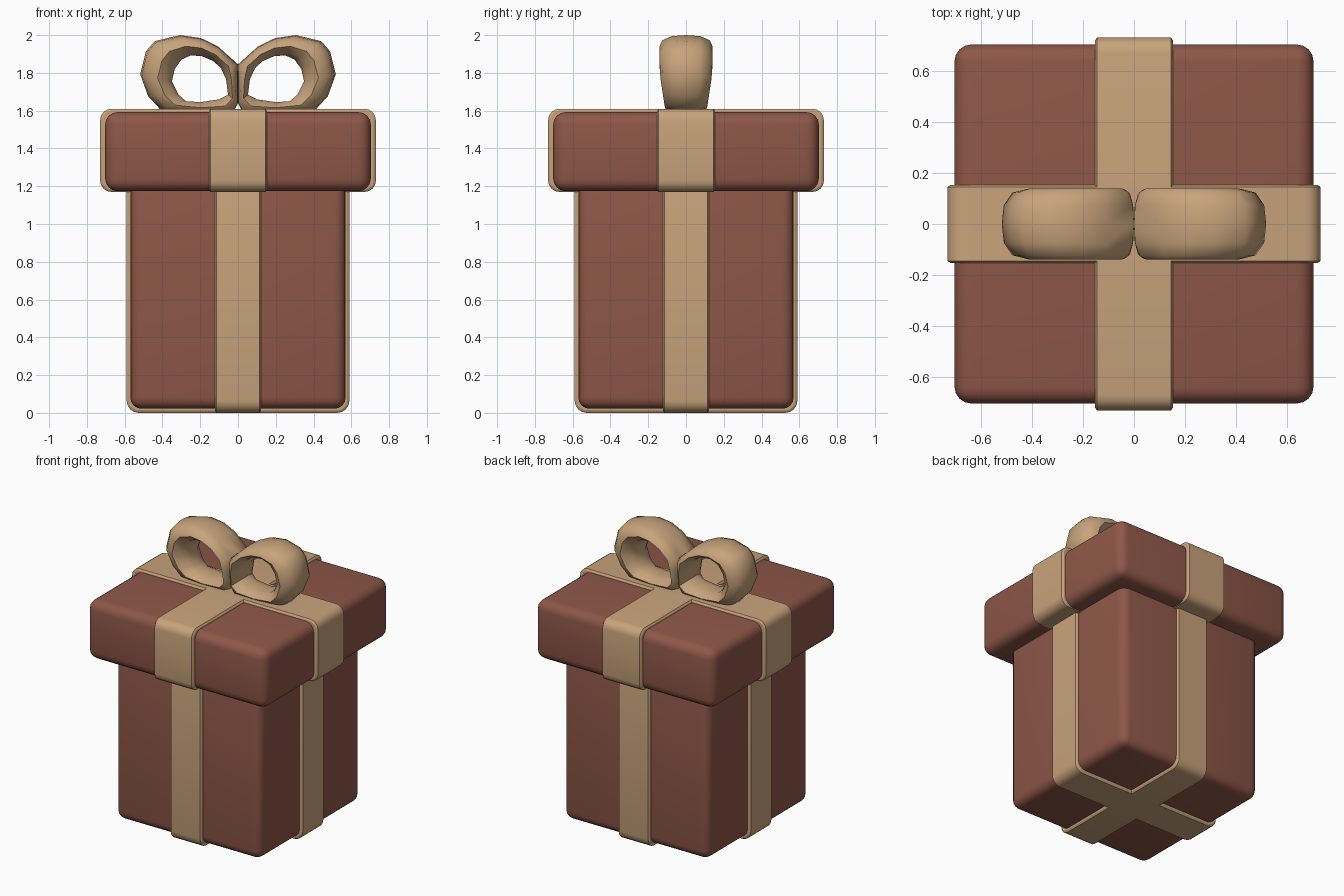
import bpy, bmesh, math

if "Cube" in bpy.data.objects:
    bpy.data.objects.remove(bpy.data.objects["Cube"])


def material(name, rgb):
    m = bpy.data.materials.new(name)
    m.diffuse_color = (*rgb, 1)
    m.use_nodes = True
    m.node_tree.nodes["Principled BSDF"].inputs["Base Color"].default_value = m.diffuse_color
    return m


RED = material("red_brown_card", (0.27, 0.095, 0.065))
TAN = material("tan_ribbon", (0.58, 0.37, 0.20))


def finish(name, bm, mat, angle):
    bmesh.ops.recalc_face_normals(bm, faces=bm.faces)
    me = bpy.data.meshes.new(name)
    bm.to_mesh(me)
    bm.free()
    me.materials.append(mat)
    ob = bpy.data.objects.new(name, me)
    bpy.context.collection.objects.link(ob)
    bpy.ops.object.select_all(action='DESELECT')
    ob.select_set(True)
    bpy.context.view_layer.objects.active = ob
    bpy.ops.object.shade_smooth_by_angle(angle=math.radians(angle))
    return ob


def rounded_box(name, half, z0, z1, radius):
    bm = bmesh.new()
    bmesh.ops.create_cube(bm, size=1)
    for v in bm.verts:
        v.co = (v.co.x * 2 * half, v.co.y * 2 * half, z0 + (v.co.z + 0.5) * (z1 - z0))
    bmesh.ops.bevel(bm, geom=bm.edges[:], offset=radius, segments=4,
                    profile=0.5, affect='EDGES')
    return finish(name, bm, RED, 40)


def loft(bm, rings, closed):
    # Joins equal-length vertex rings with quads
    n = len(rings[0])
    for i in range(len(rings) if closed else len(rings) - 1):
        a, b = rings[i], rings[(i + 1) % len(rings)]
        for j in range(n):
            k = (j + 1) % n
            bm.faces.new((a[j], a[k], b[k], b[j]))


def ribbon(name, half, z0, z1, width, radius, turn):
    # Rounded-rectangle band with chamfered edges, wrapped around a box
    bm = bmesh.new()
    rings = []
    for w, inset in ((-width - 0.008, 0.012), (-width, 0), (width, 0), (width + 0.008, 0.012)):
        ring = []
        r = radius - inset
        for q, (sx, top) in enumerate(((1, 1), (-1, 1), (-1, 0), (1, 0))):
            cx = sx * (half - radius)
            cz = z1 - radius if top else z0 + radius
            for s in range(5):
                a = (q + s / 4) * math.pi / 2
                x, z = cx + r * math.cos(a), cz + r * math.sin(a)
                ring.append(bm.verts.new((-w, x, z) if turn else (x, w, z)))
        rings.append(ring)
    loft(bm, rings, False)
    bm.faces.new(rings[0])
    bm.faces.new(rings[-1])
    return finish(name, bm, TAN, 30)


# Box and lid
rounded_box("box_body", 0.57, 0.022, 1.26, 0.06)
rounded_box("box_lid", 0.703, 1.174, 1.592, 0.065)

# Crossing ribbons on the body and the lid
for turn, tag in ((False, "side_to_side"), (True, "front_to_back")):
    ribbon("body_ribbon_" + tag, 0.59, 0.0, 1.27, 0.115, 0.065, turn)
    ribbon("lid_ribbon_" + tag, 0.73, 1.17, 1.61, 0.145, 0.06, turn)

# Bow loop: inner and outer outline (xi, zi, xo, zo)
OUTLINE = [
    (.053, 1.685, 0, 1.64), (.063, 1.765, 0, 1.76), (.09, 1.825, 0, 1.845),
    (.13, 1.862, .106, 1.94), (.19, 1.888, .196, 1.984), (.25, 1.893, .307, 2.0),
    (.30, 1.87, .44, 1.968), (.335, 1.82, .487, 1.915), (.35, 1.755, .518, 1.793),
    (.315, 1.685, .476, 1.677), (.275, 1.65, .41, 1.605), (.2, 1.645, .2, 1.58),
    (.1, 1.66, .03, 1.58)]
# Cross-section: fraction from inner to outer outline, half-width
HALF = [(0, .045), (.15, .10), (.45, .14), (.75, .125), (.95, .075)]
SECTION = [(t, y) for t, y in HALF] + [(1, 0)] + [(t, -y) for t, y in HALF[::-1]]

for side, name in ((1, "bow_loop_right"), (-1, "bow_loop_left")):
    bm = bmesh.new()
    rings = []
    for xi, zi, xo, zo in OUTLINE:
        ring = []
        for t, y in SECTION:
            z = zi + (zo - zi) * t
            taper = min(1, max(0.78, 0.78 + (z - 1.6) * 1.1))
            ring.append(bm.verts.new((side * (xi + (xo - xi) * t), y * taper, z)))
        rings.append(ring)
    loft(bm, rings, True)
    finish(name, bm, TAN, 45)
